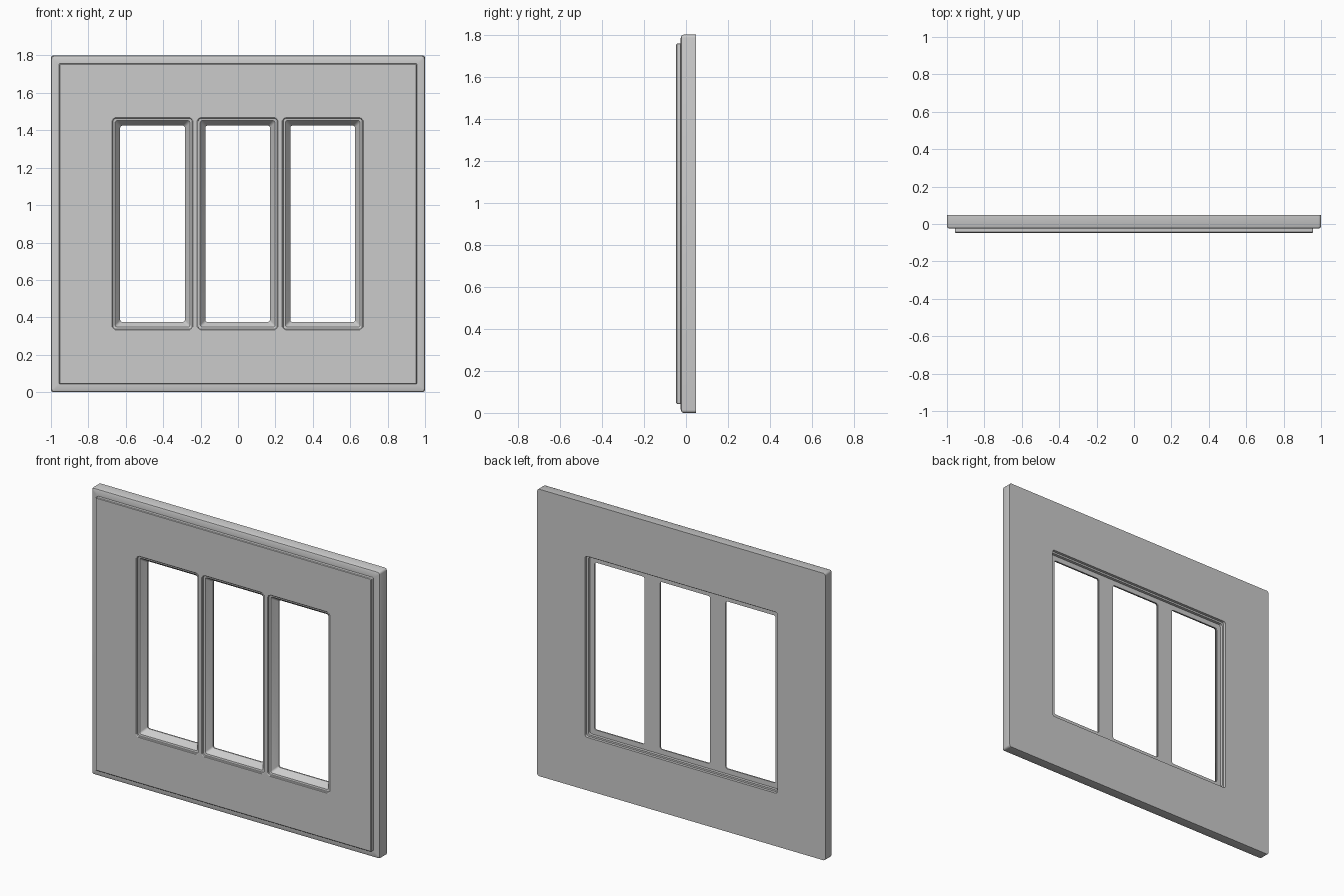
import bpy, bmesh, math

cube = bpy.data.objects.get("Cube")
if cube:
    bpy.data.objects.remove(cube, do_unlink=True)

MID_Z = 0.9
PITCH = 0.455

grey = bpy.data.materials.new("light grey")
grey.use_nodes = True
colour = (0.6, 0.6, 0.6, 1)
grey.diffuse_color = colour
grey.node_tree.nodes["Principled BSDF"].inputs["Base Color"].default_value = colour

bm = bmesh.new()


def ring(cx, half_w, half_h, radius, y, steps=4):
    """Closed loop of vertices: a rounded rectangle facing the front."""
    verts = []
    for quarter, (sx, sz) in enumerate([(1, 1), (-1, 1), (-1, -1), (1, -1)]):
        for i in range(steps + 1):
            a = math.pi / 2 * (quarter + i / steps)
            x = cx + sx * (half_w - radius) + radius * math.cos(a)
            z = MID_Z + sz * (half_h - radius) + radius * math.sin(a)
            verts.append(bm.verts.new((x, y, z)))
    return verts


def chain(cx, sections):
    """Join a series of rounded rectangles with walls; return the end loops."""
    loops = [ring(cx, *s) for s in sections]
    for a, b in zip(loops, loops[1:]):
        for i in range(len(a)):
            j = (i + 1) % len(a)
            bm.faces.new((a[i], a[j], b[j], b[i]))
    return loops[0], loops[-1]


def fill(loops):
    """Flat face bounded by the first loop, with the others as holes."""
    edges = []
    for loop in loops:
        for i, v in enumerate(loop):
            e = bm.edges.get((v, loop[i - 1]))
            edges.append(e or bm.edges.new((v, loop[i - 1])))
    bmesh.ops.triangle_fill(bm, edges=edges, use_beauty=True, normal=(0, -1, 0))


# Raised panel edge, rim, outer sides, back and stepped rear recess
front_outer, back_outer = chain(0, [
    (0.953, 0.853, 0.004, -0.047),
    (0.957, 0.857, 0.006, -0.043),
    (0.957, 0.857, 0.006, -0.025),
    (0.985, 0.885, 0.008, -0.025),
    (0.996, 0.896, 0.012, -0.021),
    (1.0, 0.9, 0.014, -0.012),
    (1.0, 0.9, 0.014, 0.047),
    (0.668, 0.568, 0.016, 0.047),
    (0.668, 0.568, 0.016, 0.03),
    (0.657, 0.557, 0.014, 0.03),
    (0.657, 0.557, 0.014, 0.012),
])

# Three windows with a stepped lip and tapered walls
fronts, backs = [front_outer], [back_outer]
for k in (-1, 0, 1):
    front, back = chain(k * PITCH - 0.002, [
        (0.217, 0.569, 0.018, -0.047),
        (0.213, 0.565, 0.016, -0.044),
        (0.211, 0.563, 0.015, -0.037),
        (0.2, 0.552, 0.012, -0.035),
        (0.173, 0.525, 0.012, 0.004),
        (0.173, 0.525, 0.012, 0.012),
    ])
    fronts.append(front)
    backs.append(back)

# Front panel face and recessed rear face
fill(fronts)
fill(backs)
bmesh.ops.recalc_face_normals(bm, faces=bm.faces)

mesh = bpy.data.meshes.new("window_plate")
bm.to_mesh(mesh)
bm.free()
mesh.materials.append(grey)
plate = bpy.data.objects.new("window_plate", mesh)
bpy.context.collection.objects.link(plate)

bpy.context.view_layer.objects.active = plate
plate.select_set(True)
bpy.ops.object.shade_smooth_by_angle(angle=math.radians(30))
